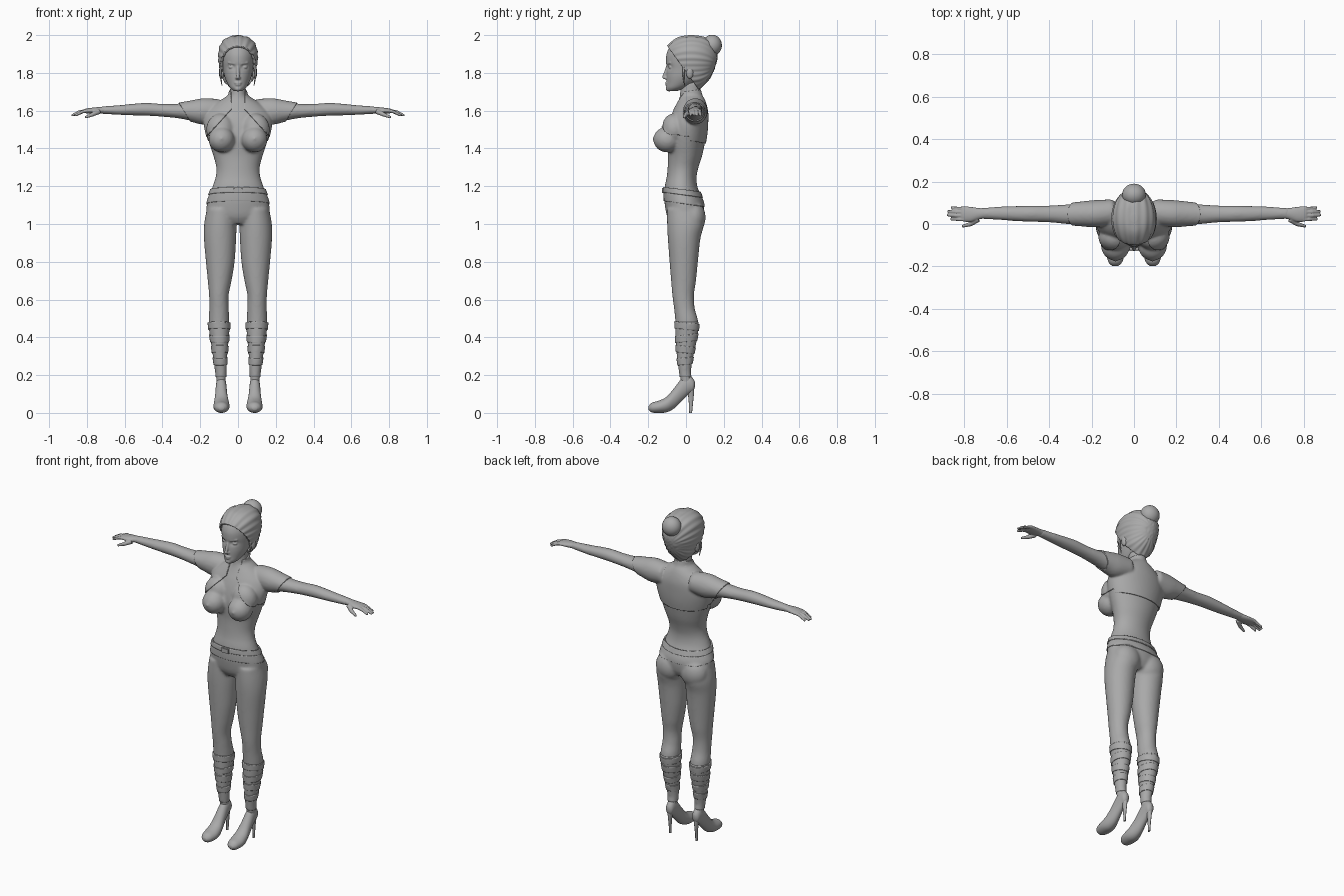
import bpy, bmesh, math
from mathutils import Vector, Matrix

if "Cube" in bpy.data.objects:
    bpy.data.objects.remove(bpy.data.objects["Cube"])

grey = bpy.data.materials.new("neutral_grey")
grey.diffuse_color = (0.4, 0.4, 0.4, 1)
grey.use_nodes = True
grey.node_tree.nodes["Principled BSDF"].inputs["Base Color"].default_value = grey.diffuse_color


def spline(rows, steps):
    """Smooth interpolation through rows of numbers."""
    out = []
    for i in range(len(rows) - 1):
        p = [rows[max(i - 1, 0)], rows[i], rows[i + 1], rows[min(i + 2, len(rows) - 1)]]
        for k in range(steps):
            t = k / steps
            out.append([0.5 * (2 * b + (c - a) * t + (2 * a - 5 * b + 4 * c - d) * t * t
                        + (3 * b - a - 3 * c + d) * t ** 3) for a, b, c, d in zip(*p)])
    return out + [list(rows[-1])]


def loft(bm, axis, rows, side=1, n=32, steps=5):
    """Elliptical sections (t, u0, u1, v0, v1) stacked along an axis."""
    rings = []
    for t, u0, u1, v0, v1 in spline(rows, steps):
        ring = []
        for i in range(n):
            a = 2 * math.pi * i / n
            u = (u0 + u1) / 2 + (u1 - u0) / 2 * math.cos(a)
            v = (v0 + v1) / 2 + (v1 - v0) / 2 * math.sin(a)
            x, y, z = {"z": (u, v, t), "x": (t, u, v), "y": (u, t, v)}[axis]
            ring.append(bm.verts.new((x * side, y, z)))
        rings.append(ring)
    for r, s in zip(rings, rings[1:]):
        for i in range(n):
            bm.faces.new((r[i], r[(i + 1) % n], s[(i + 1) % n], s[i]))
    bm.faces.new(rings[0])
    bm.faces.new(rings[-1])


def ball(bm, c, r):
    m = Matrix.Translation(c) @ Matrix.Diagonal((*r, 1))
    bmesh.ops.create_uvsphere(bm, u_segments=24, v_segments=16, radius=1, matrix=m)


def rod(bm, p, q, r1, r2):
    p, q = Vector(p), Vector(q)
    m = Matrix.Translation((p + q) / 2) @ (q - p).to_track_quat('Z', 'Y').to_matrix().to_4x4()
    bmesh.ops.create_cone(bm, cap_ends=True, segments=12, radius1=r1, radius2=r2,
                          depth=(q - p).length, matrix=m)
    ball(bm, q, (r2, r2, r2))


def finish(name, bm, voxel=0, smooth=0, thick=0, fix=True):
    if fix:
        bmesh.ops.recalc_face_normals(bm, faces=bm.faces[:])
    me = bpy.data.meshes.new(name)
    bm.to_mesh(me)
    bm.free()
    me.materials.clear()
    me.materials.append(grey)
    me.shade_smooth()
    me.set_sharp_from_angle(angle=math.radians(50))
    ob = bpy.data.objects.new(name, me)
    bpy.context.collection.objects.link(ob)
    if voxel:
        m = ob.modifiers.new("blend", 'REMESH')
        m.mode, m.voxel_size, m.use_smooth_shade = 'VOXEL', voxel, True
    if smooth:
        m = ob.modifiers.new("soften", 'SMOOTH')
        m.factor, m.iterations = 0.5, smooth
    if thick:
        m = ob.modifiers.new("cloth", 'SOLIDIFY')
        m.thickness, m.offset = thick, -1
    return ob


# Body: torso, legs and arms blended into one skin
bm = bmesh.new()
torso = [(1.0, .10, -.075, .07), (1.04, .16, -.1, .09), (1.1, .166, -.112, .095),
         (1.15, .152, -.115, .078), (1.2, .134, -.112, .06), (1.25, .118, -.102, .056),
         (1.3, .115, -.097, .066), (1.36, .13, -.095, .085), (1.42, .15, -.1, .098),
         (1.48, .167, -.1, .108), (1.54, .176, -.088, .112), (1.59, .16, -.07, .112),
         (1.63, .12, -.05, .104), (1.66, .075, -.037, .093), (1.685, .046, -.032, .08),
         (1.75, .04, -.03, .068)]
loft(bm, "z", [(z, -w, w, a, b) for z, w, a, b in torso], n=48)
leg = [(1.08, .01, .165, -.1, .09), (1.0, .008, .179, -.1, .095), (.92, .01, .18, -.096, .076),
       (.8, .018, .17, -.087, .063), (.7, .034, .16, -.079, .053), (.62, .05, .153, -.072, .042),
       (.55, .049, .152, -.063, .047), (.48, .046, .155, -.056, .065), (.4, .051, .145, -.053, .057),
       (.3, .06, .13, -.046, .037), (.22, .063, .119, -.035, .024), (.14, .066, .113, -.025, .035)]
arm = [(.10, .0, .11, 1.545, 1.655), (.18, -.01, .107, 1.532, 1.66), (.25, -.005, .1, 1.547, 1.648),
       (.32, .0, .092, 1.56, 1.637), (.4, .008, .087, 1.568, 1.636), (.48, .01, .087, 1.573, 1.641),
       (.55, .013, .085, 1.575, 1.637), (.63, .019, .082, 1.578, 1.629), (.73, .025, .075, 1.584, 1.622)]
for s in (1, -1):
    loft(bm, "z", leg, s)
    loft(bm, "x", arm, s)
    ball(bm, (.087 * s, -.1, 1.447), (.069, .073, .068))      # bust
    ball(bm, (.09 * s, -.062, 1.5), (.072, .062, .08))
    ball(bm, (.087 * s, -.16, 1.45), (.016, .018, .016))
    ball(bm, (.083 * s, .036, 1.035), (.084, .068, .088))     # seat
body = finish("body", bm, voxel=.008, smooth=5)
skin = bpy.data.meshes.new_from_object(body.evaluated_get(bpy.context.evaluated_depsgraph_get()))


def garment(name, planes, keep, offset, thick=.009):
    """Cut a region out of the skin and lift it off the surface."""
    bm = bmesh.new()
    bm.from_mesh(skin)
    for co, no in planes:
        bmesh.ops.bisect_plane(bm, geom=bm.verts[:] + bm.edges[:] + bm.faces[:],
                               plane_co=co, plane_no=no)
    drop = [f for f in bm.faces if not keep(*f.calc_center_median())]
    bmesh.ops.delete(bm, geom=drop, context='FACES')
    bm.normal_update()
    for co, v in [(v.co + v.normal * offset, v) for v in bm.verts]:
        v.co = co
    return finish(name, bm, thick=thick, fix=False)


# Cropped jacket with short sleeves, arched front opening and stand collar
cuts = [((0, 0, 1.447), (0, .2, 1)), ((0, 0, 1.7), (0, -.15, 1)), ((0, .02, 0), (0, 1, 0))]
for s in (1, -1):
    cuts += [((.31 * s, 0, 1.635), (s, 0, -.67)), ((.04 * s, 0, 1.6), (1.1 * s, 0, 1)),
             ((.034 * s, 0, 1.6), (s, 0, 0))]


def in_jacket(x, y, z):
    x = abs(x)
    opening = y < .02 and (x < .034 or z < 1.6 - 1.1 * (x - .04))
    return (x < .31 - .67 * (1.635 - z) and z > 1.447 - .2 * y
            and z < 1.7 + .15 * y and not opening)


garment("jacket", cuts, in_jacket, .006)


def band(name, z0, z1, tilt, offset):
    planes = [((0, 0, z), (0, tilt, 1)) for z in (z0, z1)]
    garment(name, planes, lambda x, y, z: abs(x) < .25 and z0 < z + tilt * y < z1, offset)


# Waistband, belt and buckle
band("trouser_waist", 1.105, 1.15, .15, .004)
band("belt", 1.15, 1.178, .15, .008)
bm = bmesh.new()
bmesh.ops.create_cube(bm, size=1, matrix=Matrix.Translation((0, -.122, 1.178))
                      @ Matrix.Diagonal((.045, .012, .026, 1)))
finish("buckle", bm)

# Boot shafts with wrapped straps
band("boot_shafts", .19, .48, 0, .003)
for i, z in enumerate((.46, .395, .335, .275)):
    band("boot_strap_%d" % (i + 1), z - .018, z + .018, .12 * (-1) ** i, .007)

# High-heeled shoes
shoe = [(-.198, .075, .102, .015, .035), (-.18, .056, .12, .002, .054), (-.14, .045, .13, 0, .066),
        (-.1, .047, .128, .004, .088), (-.06, .055, .122, .026, .135), (-.02, .06, .118, .066, .185),
        (.015, .063, .115, .1, .2), (.037, .068, .11, .115, .182), (.047, .08, .098, .135, .165)]
heel = [(.15, .07, .108, 0, .044), (.1, .078, .1, .01, .042), (.05, .082, .096, .015, .037),
        (0, .083, .095, .017, .032)]
for s, label in ((1, "left"), (-1, "right")):
    bm = bmesh.new()
    loft(bm, "y", shoe, s)
    loft(bm, "z", heel, s, n=16)
    finish(label + "_shoe", bm)

# Hands
palm = [(.70, .026, .074, 1.586, 1.622), (.73, .022, .075, 1.585, 1.62),
        (.77, .01, .081, 1.585, 1.616), (.805, .012, .083, 1.586, 1.611), (.815, .018, .078, 1.59, 1.606)]
for s, label in ((1, "left"), (-1, "right")):
    bm = bmesh.new()
    loft(bm, "x", palm, s)
    for y, end in ((.022, .86), (.04, .876), (.057, .874), (.073, .858)):
        mid = ((end - .035) * s, y, 1.594)
        rod(bm, (.80 * s, y, 1.6), mid, .0095, .0085)
        rod(bm, mid, (end * s, y * 1.05, 1.576), .0085, .0065)
    rod(bm, (.735 * s, .022, 1.596), (.77 * s, 0, 1.58), .014, .011)
    rod(bm, (.77 * s, 0, 1.58), (.805 * s, -.01, 1.566), .011, .007)
    finish(label + "_hand", bm, voxel=.0035, smooth=2)

# Head: skull with eye hollows, then features blended in
bm = bmesh.new()
skull = [(1.703, .02, -.096, -.05), (1.72, .041, -.104, 0), (1.745, .057, -.103, .04),
         (1.78, .071, -.104, .08), (1.82, .08, -.103, .115), (1.86, .087, -.106, .138),
         (1.9, .09, -.103, .15), (1.94, .083, -.085, .14), (1.97, .065, -.05, .11), (1.985, .03, -.01, .07)]
loft(bm, "z", [(z, -w, w, a, b) for z, w, a, b in skull], n=48, steps=8)
for v in bm.verts:
    if v.co.y < 0:
        v.co.y += .011 * math.exp(-((abs(v.co.x) - .033) / .02) ** 2 - ((v.co.z - 1.832) / .014) ** 2)
rod(bm, (0, -.095, 1.84), (0, -.117, 1.777), .008, .009)       # nose
ball(bm, (0, -.107, 1.773), (.015, .011, .008))
ball(bm, (0, -.1, 1.747), (.021, .011, .0055))                 # lips
ball(bm, (0, -.099, 1.737), (.017, .011, .006))
ball(bm, (0, -.09, 1.716), (.02, .017, .014))                  # chin
for s in (1, -1):
    ball(bm, (.034 * s, -.083, 1.83), (.016, .01, .008))       # eye
    rod(bm, (.016 * s, -.1, 1.848), (.05 * s, -.084, 1.854), .005, .004)   # brow
    ball(bm, (.088 * s, .02, 1.802), (.014, .02, .034))        # ear
finish("head", bm, voxel=.004, smooth=3)

# Swept-back hair with shallow ridges, cut along the hairline
bm = bmesh.new()
hair = [(1.715, .04, 0, .075), (1.76, .078, -.05, .118), (1.8, .093, -.1, .142), (1.86, .104, -.114, .163),
        (1.9, .105, -.114, .165), (1.94, .097, -.1, .155), (1.97, .08, -.07, .13),
        (1.99, .05, -.035, .095), (1.998, .015, .01, .045)]
loft(bm, "z", [(z, -w, w, a, b) for z, w, a, b in hair], n=96, steps=8)
bmesh.ops.recalc_face_normals(bm, faces=bm.faces[:])
bm.normal_update()
for v in bm.verts:
    v.co += v.normal * .0018 * math.sin(22 * math.atan2(v.co.x, v.co.z - 1.84))
bmesh.ops.bisect_plane(bm, geom=bm.verts[:] + bm.edges[:] + bm.faces[:], plane_co=(0, -.09, 1.93),
                       plane_no=(0, .125, .09), clear_inner=True)
finish("hair", bm, thick=.016)

# Bun and loose locks beside the ears
bm = bmesh.new()
ball(bm, (0, .138, 1.946), (.056, .052, .056))
finish("hair_bun", bm)
bm = bmesh.new()
for s in (1, -1):
    rod(bm, (.09 * s, -.012, 1.83), (.094 * s, -.014, 1.79), .006, .005)
    rod(bm, (.094 * s, -.014, 1.79), (.085 * s, -.008, 1.735), .005, .002)
finish("loose_locks", bm)
